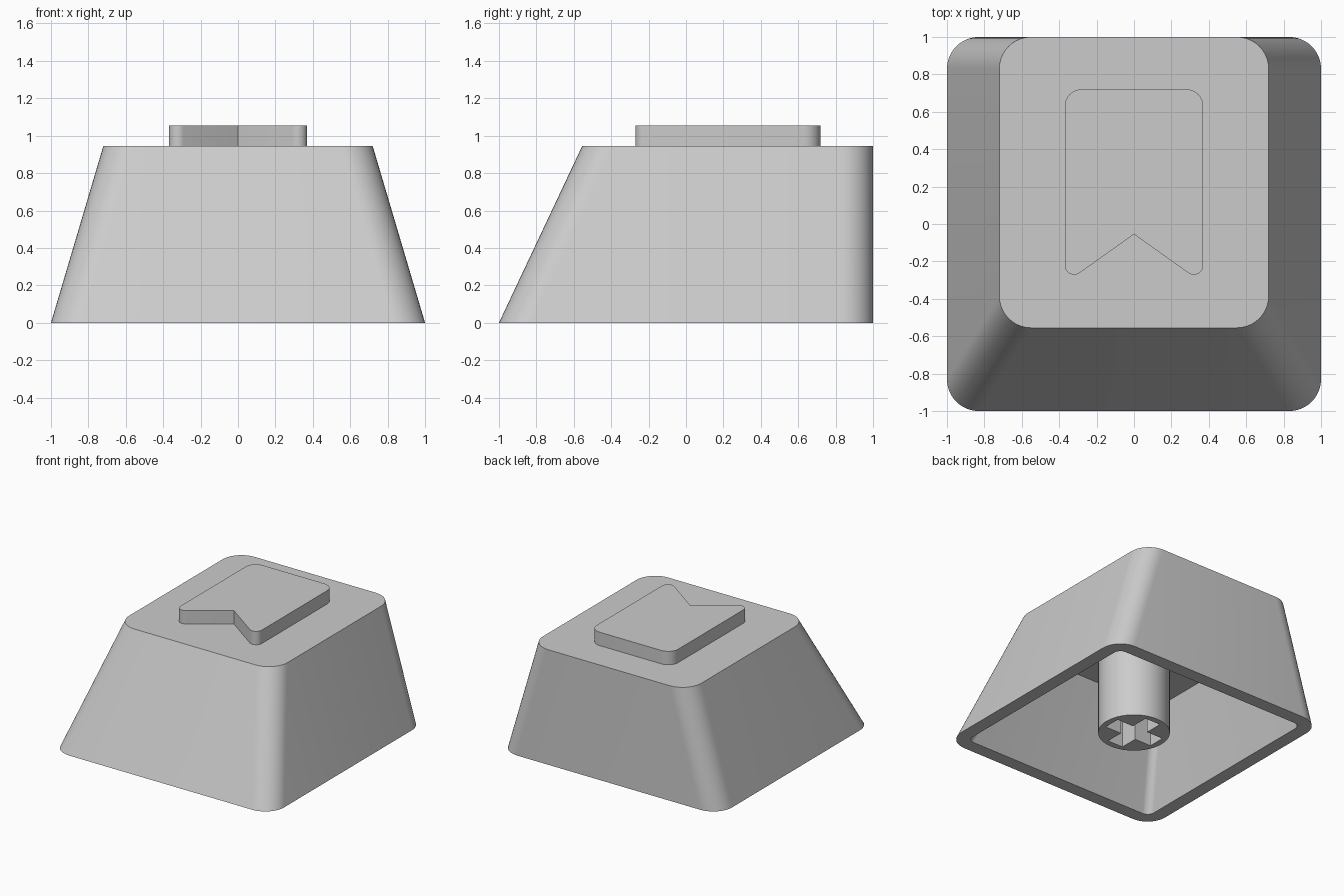
import bpy
import bmesh
import math
from mathutils import Vector

cube = bpy.data.objects.get("Cube")
if cube:
    bpy.data.objects.remove(cube, do_unlink=True)

grey = bpy.data.materials.new("light grey plastic")
grey.use_nodes = True
GREY = (0.6, 0.6, 0.6, 1)
grey.diffuse_color = GREY
grey.node_tree.nodes["Principled BSDF"].inputs["Base Color"].default_value = GREY


def rounded(corners, steps=10):
    """Counter-clockwise outline from (x, y, radius) corners with round fillets."""
    pts = []
    for i, (x, y, r) in enumerate(corners):
        c = Vector((x, y))
        if r == 0:
            pts.append(c)
            continue
        a = (Vector(corners[i - 1][:2]) - c).normalized()
        b = (Vector(corners[(i + 1) % len(corners)][:2]) - c).normalized()
        half = a.angle(b) / 2
        mid = c + (a + b).normalized() * (r / math.sin(half))
        start = c + a * (r / math.tan(half)) - mid
        turn = math.pi - 2 * half
        for k in range(steps + 1):
            t = turn * k / steps
            pts.append(mid + Vector((start.x * math.cos(t) - start.y * math.sin(t),
                                     start.x * math.sin(t) + start.y * math.cos(t))))
    return pts


def box_outline(half_x, front, back, r):
    return rounded([(-half_x, front, r), (half_x, front, r),
                    (half_x, back, r), (-half_x, back, r)])


def loft(name, rings):
    """Join (outline, z) rings in order and close both ends."""
    bm = bmesh.new()
    loops = [[bm.verts.new((p.x, p.y, z)) for p in pts] for pts, z in rings]
    n = len(loops[0])
    for lo, hi in zip(loops, loops[1:]):
        for i in range(n):
            j = (i + 1) % n
            bm.faces.new((lo[i], lo[j], hi[j], hi[i]))
    bm.faces.new(loops[0])
    bm.faces.new(loops[-1])
    bmesh.ops.recalc_face_normals(bm, faces=bm.faces)
    mesh = bpy.data.meshes.new(name)
    bm.to_mesh(mesh)
    bm.free()
    mesh.materials.append(grey)
    obj = bpy.data.objects.new(name, mesh)
    bpy.context.collection.objects.link(obj)
    return obj


def smooth(obj):
    bpy.ops.object.select_all(action="DESELECT")
    obj.select_set(True)
    bpy.context.view_layer.objects.active = obj
    bpy.ops.object.shade_smooth_by_angle(angle=math.radians(30))


TOP, CEILING, WALL = 0.945, 0.71, 0.11

# Hollow cap: outer top, outer rim, inner rim, ceiling
cap = loft("cap_shell", [
    (box_outline(0.72, -0.555, 1, 0.17), TOP),
    (box_outline(1, -1, 1, 0.17), 0),
    (box_outline(1 - WALL, WALL - 1, 1 - WALL, 0.06), 0),
    (box_outline(0.68, -0.54, 1 - WALL, 0.06), CEILING),
])
smooth(cap)

# Raised badge with a notched front edge
badge = rounded([(0, -0.055, 0), (0.37, -0.318, 0.05), (0.37, 0.72, 0.09),
                 (-0.37, 0.72, 0.09), (-0.37, -0.318, 0.05)])
smooth(loft("raised_badge", [(badge, TOP - 0.01), (badge, 1.055)]))

# Round stem under the cap with a cross-shaped socket
circle = [Vector((0.27 * math.cos(a), 0.27 * math.sin(a)))
          for a in (math.tau * k / 48 for k in range(48))]
stem = loft("stem", [(circle, 0), (circle, CEILING + 0.02)])
L, W = 0.22, 0.07
quarter = [(L, -W), (L, W), (W, W)]
cross = []
for k in range(4):
    for x, y in quarter:
        for _ in range(k):
            x, y = -y, x
        cross.append(Vector((x, y)))
cutter = loft("socket_cutter", [(cross, -0.1), (cross, 0.45)])
cutter.hide_render = True
cut = stem.modifiers.new("socket", "BOOLEAN")
cut.operation = "DIFFERENCE"
cut.solver = "EXACT"
cut.object = cutter
bpy.context.view_layer.objects.active = stem
bpy.ops.object.modifier_apply(modifier=cut.name)
bpy.data.objects.remove(cutter, do_unlink=True)
smooth(stem)
